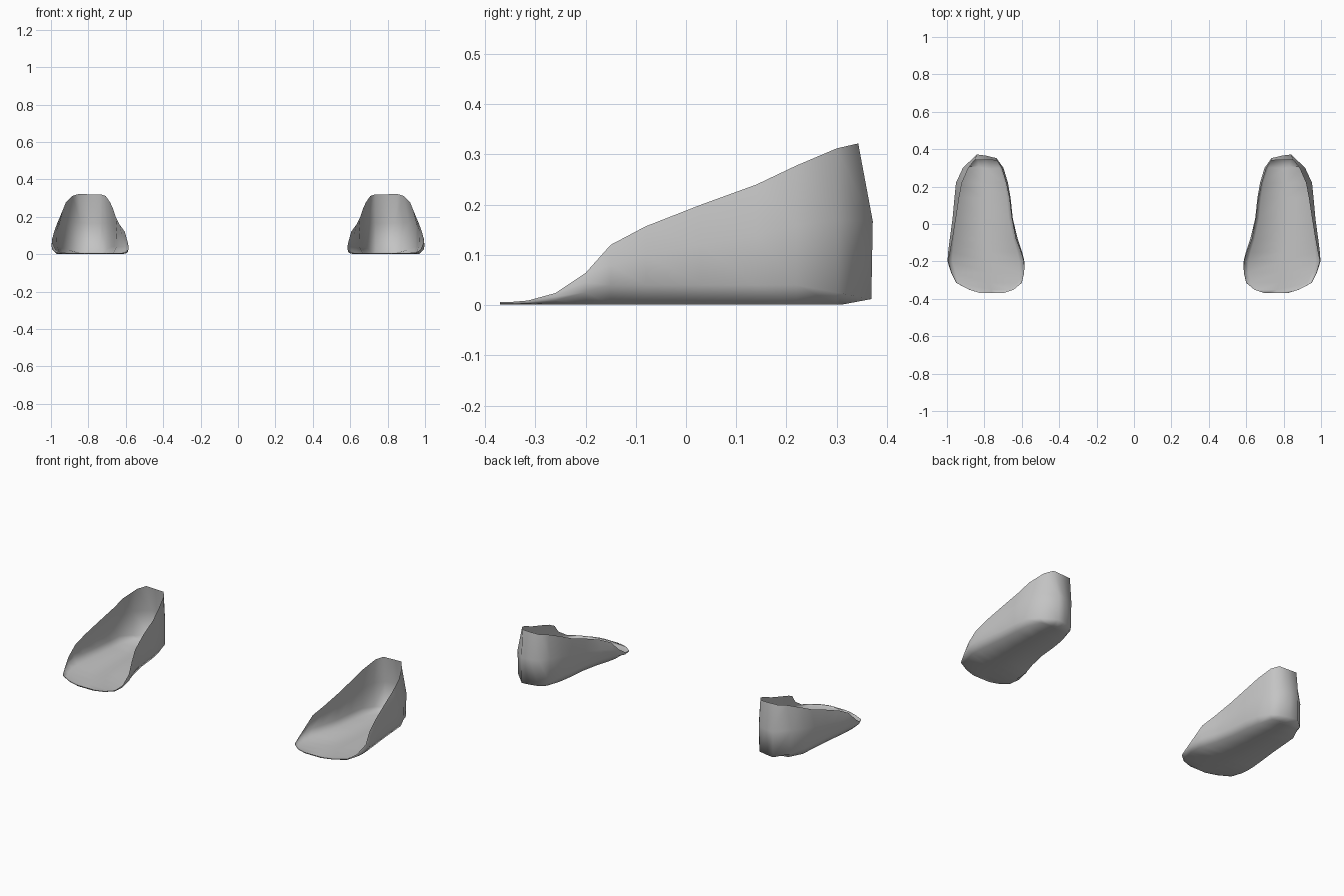
import bpy, bmesh

if "Cube" in bpy.data.objects:
    bpy.data.objects.remove(bpy.data.objects["Cube"])

grey = bpy.data.materials.new("plain grey")
grey.diffuse_color = (0.55, 0.55, 0.55, 1)
grey.use_nodes = True
grey.node_tree.nodes["Principled BSDF"].inputs["Base Color"].default_value = grey.diffuse_color

# Side stations, toe to heel: y, inner x, outer x, inner rim x, outer rim x, rim z
SIDES = [
    (-.370, .700, .820, .700, .820, .006),
    (-.352, .645, .880, .645, .880, .006),
    (-.315, .600, .950, .600, .950, .009),
    (-.260, .587, .978, .588, .976, .024),
    (-.200, .586, .997, .590, .993, .064),
    (-.150, .598, .994, .605, .983, .120),
    (-.080, .622, .985, .632, .970, .157),
    (.030, .648, .970, .654, .952, .200),
    (.140, .660, .960, .667, .935, .240),
    (.220, .674, .952, .684, .920, .278),
    (.300, .698, .915, .708, .885, .312),
]
# Heel columns: x, y, rim x, rim y, rim z
HEEL = [(.735, .352, .735, .340, .320), (.790, .365, .790, .343, .320), (.840, .372, .852, .343, .322)]


def column(x, y, rx, ry, rz, cx, cy, inset, low_z):
    """One upright strip of the wall: sole edge, low bulge, middle, rim."""
    low = min(low_z, rz * .4)
    mid = low + (rz - low) * .5
    sole = (cx + (x - cx) * inset, cy + (y - cy) * inset, min(.001, rz))
    return [sole, (cx + (x - cx) * .985, cy + (y - cy) * .985, low),
            (x, y, mid), (rx, ry, rz)]


def build_shoe(name, sign):
    bm = bmesh.new()

    def make(points):
        return [bm.verts.new((sign * p[0], p[1], p[2])) for p in points]

    inner, outer, middle = [], [], []
    for y, xi, xo, ri, ro, z in SIDES:
        c = (xi + xo) / 2
        inset, low = (.80, .025) if y > .25 else (.87, .04)
        inner.append(make(column(xi, y, ri, y, z, c, y, inset, low)))
        outer.append(make(column(xo, y, ro, y, z, c, y, inset, low)))
        middle.append(make([(c, y, .001)])[0])
    heel = [make(column(*h, .81, .18, .68, .012)) for h in HEEL]

    # wall running round the heel from inner toe to outer toe
    wall = inner + heel + outer[::-1]
    for a, b in zip(wall, wall[1:]):
        for k in range(3):
            bm.faces.new((a[k], b[k], b[k + 1], a[k + 1]))
    # sole
    for i in range(len(SIDES) - 1):
        bm.faces.new((inner[i][0], middle[i], middle[i + 1], inner[i + 1][0]))
        bm.faces.new((middle[i], outer[i][0], outer[i + 1][0], middle[i + 1]))
    bm.faces.new([inner[-1][0], middle[-1], outer[-1][0]] + [h[0] for h in heel[::-1]])
    # toe lip
    a, b = inner[0], outer[0]
    bm.faces.new((a[0], a[3], b[3], b[0]))

    # consistent outward normals
    bmesh.ops.recalc_face_normals(bm, faces=bm.faces)
    if sum(f.normal.z * f.calc_area() for f in bm.faces) > 0:
        bmesh.ops.reverse_faces(bm, faces=bm.faces)
    me = bpy.data.meshes.new(name)
    bm.to_mesh(me)
    bm.free()
    me.materials.append(grey)
    for p in me.polygons:
        p.use_smooth = True
    ob = bpy.data.objects.new(name, me)
    bpy.context.collection.objects.link(ob)


# mirrored pair of open shoe shells
build_shoe("right_shoe_shell", 1)
build_shoe("left_shoe_shell", -1)
